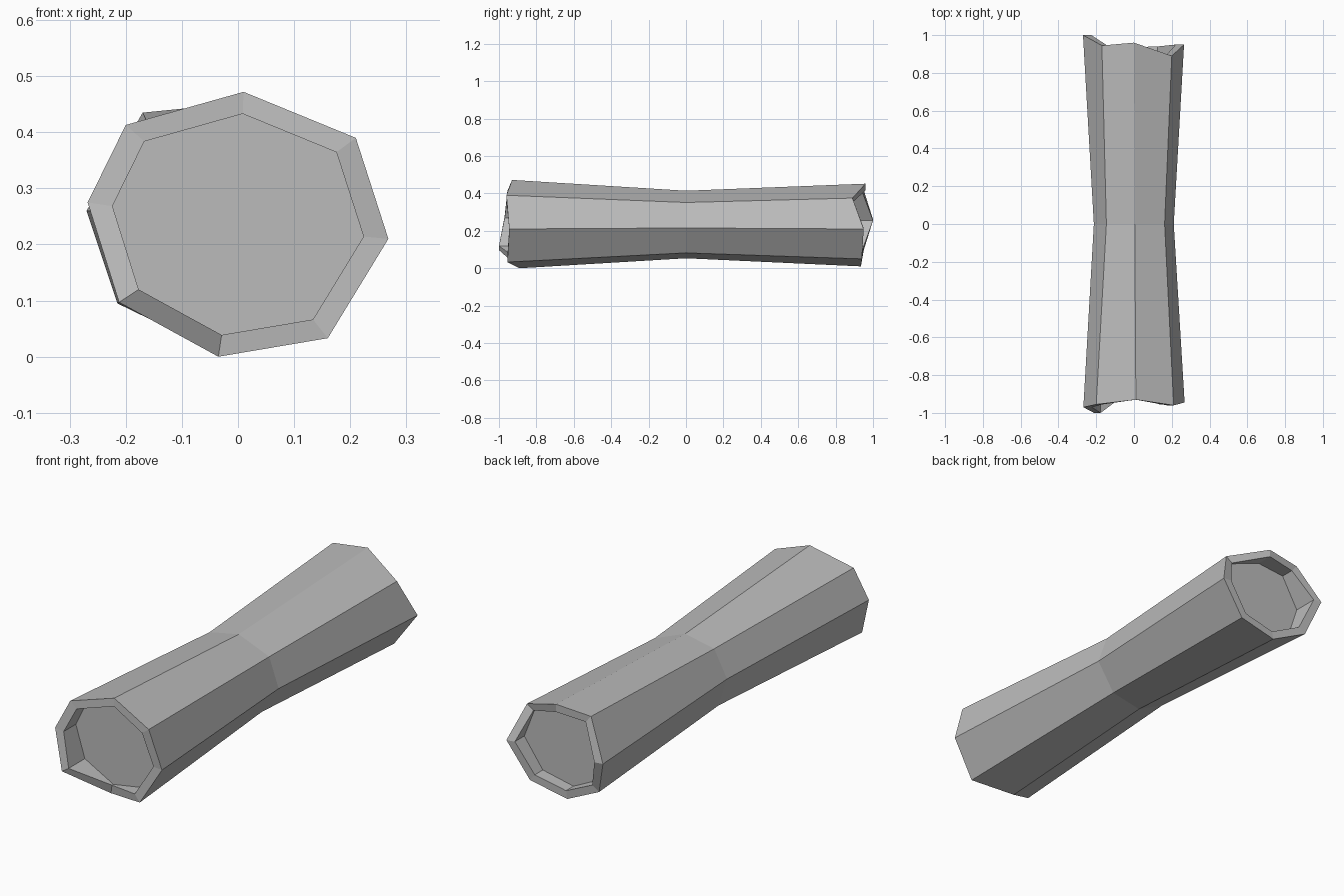
import bpy
import bmesh
from mathutils import Vector

cube = bpy.data.objects.get("Cube")
if cube:
    bpy.data.objects.remove(cube, do_unlink=True)

grey = bpy.data.materials.new("plain grey")
grey.use_nodes = True
colour = (0.5, 0.5, 0.5, 1)
grey.diffuse_color = colour
grey.node_tree.nodes["Principled BSDF"].inputs["Base Color"].default_value = colour

# Uneven eight-cornered outlines of the two broken ends
front = [Vector(p) for p in (
    (.01, -.93, .472), (.21, -.96, .39), (.268, -.945, .21), (.16, -.955, .033),
    (-.035, -.89, 0), (-.212, -1, .097), (-.268, -.97, .275), (-.2, -.955, .413))]
back = [Vector(p) for p in (
    (0, .96, .452), (.2, .89, .375), (.265, .95, .21), (.15, .94, .05),
    (-.04, .935, .01), (-.215, .95, .095), (-.27, 1, .26), (-.17, .945, .435))]
axis_height = 0.235
rim_scale = 0.835
waist_scale = 0.79
floor_depth = 0.88


def scaled(ring, factor, y=None):
    """Shrink a ring about the long axis, optionally flattening it at y."""
    return [Vector((p.x * factor, p.y if y is None else y,
                    axis_height + (p.z - axis_height) * factor)) for p in ring]


def loft(bm, rings):
    """Skin consecutive rings with quads and cap the first and last ring."""
    loops = [[bm.verts.new(p) for p in ring] for ring in rings]
    count = len(loops[0])
    for a, b in zip(loops, loops[1:]):
        for i in range(count):
            j = (i + 1) % count
            bm.faces.new((a[i], a[j], b[j], b[i]))
    bm.faces.new(loops[0])
    bm.faces.new(loops[-1])


# Waist ring narrows the average of both ends
average = [(f + b) / 2 for f, b in zip(front, back)]
waist = scaled(average, waist_scale, 0)

# Recessed floor, rim, flared body, rim, recessed floor
bm = bmesh.new()
loft(bm, [scaled(front, rim_scale, -floor_depth), scaled(front, rim_scale), front,
          waist,
          back, scaled(back, rim_scale), scaled(back, rim_scale, floor_depth)])
bmesh.ops.recalc_face_normals(bm, faces=bm.faces)

mesh = bpy.data.meshes.new("flared_column")
bm.to_mesh(mesh)
bm.free()
mesh.materials.append(grey)
column = bpy.data.objects.new("flared_column", mesh)
bpy.context.collection.objects.link(column)
